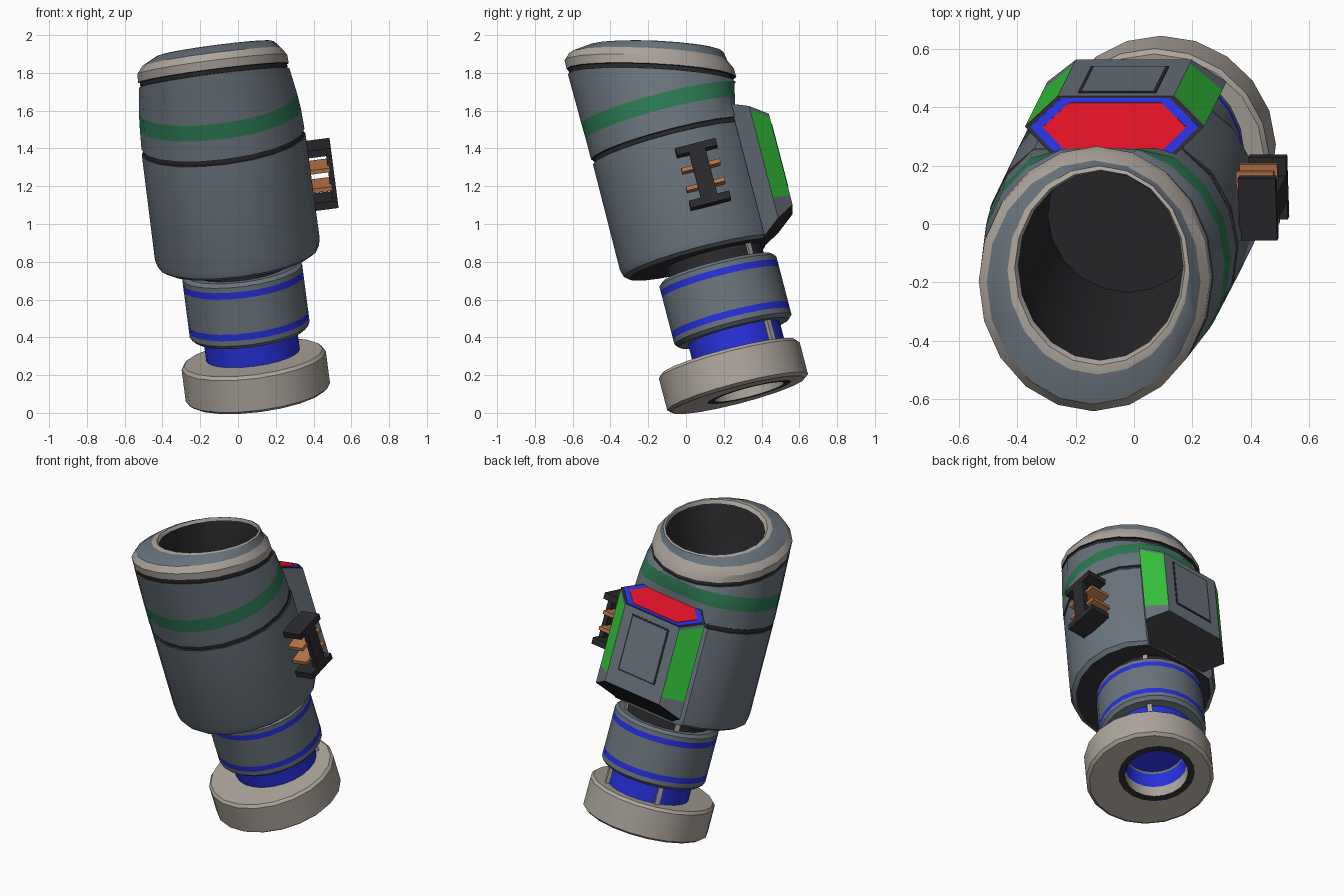
import bpy, bmesh, math
from mathutils import Matrix, Vector

if "Cube" in bpy.data.objects:
    bpy.data.objects.remove(bpy.data.objects["Cube"])

# Tilted frame shared by every part: local z runs along the barrel
AX = Vector((-0.125, -0.25, 0.96)).normalized()
U = Vector((0.992, 0, 0.129)).normalized()
V = AX.cross(U).normalized()
U = V.cross(AX)
FRAME = Matrix((U, V, AX)).transposed().to_4x4()
FRAME.translation = (0.105, 0.335, 0.11)

COLOURS = {
    "grey": (0.145, 0.175, 0.205), "beige": (0.42, 0.38, 0.34),
    "dark": (0.024, 0.023, 0.027), "blue": (0.02, 0.03, 0.72),
    "bright_green": (0.035, 0.55, 0.045), "red": (0.75, 0.006, 0.02),
    "dark_green": (0.025, 0.19, 0.085), "copper": (0.5, 0.19, 0.07),
}
MATS = {}
for key, rgb in COLOURS.items():
    m = bpy.data.materials.new(key)
    m.use_nodes = True
    m.diffuse_color = (*rgb, 1)
    bsdf = m.node_tree.nodes["Principled BSDF"]
    bsdf.inputs["Base Color"].default_value = (*rgb, 1)
    bsdf.inputs["Roughness"].default_value = 0.7
    MATS[key] = m


def finish(name, bm, names, smooth=True):
    bmesh.ops.recalc_face_normals(bm, faces=bm.faces)
    me = bpy.data.meshes.new(name)
    bm.to_mesh(me)
    bm.free()
    for n in names:
        me.materials.append(MATS[n])
    ob = bpy.data.objects.new(name, me)
    bpy.context.collection.objects.link(ob)
    ob.matrix_world = FRAME
    if smooth:
        bpy.ops.object.select_all(action="DESELECT")
        ob.select_set(True)
        bpy.context.view_layer.objects.active = ob
        bpy.ops.object.shade_smooth_by_angle(angle=math.radians(26))


def loft(name, rings, n=20, cap=True):
    """Rings of (height, rx, ry, colour above, cx, cy, slant, flat back)."""
    bm = bmesh.new()
    names, loops = [], []
    for h, rx, ry, col, cx, cy, slant, back in rings:
        if col not in names:
            names.append(col)
        loop = []
        for i in range(n):
            a = math.tau * i / n
            x, y = cx + rx * math.cos(a), min(cy + ry * math.sin(a), back)
            loop.append(bm.verts.new((x, y, h - slant * (y + 0.08))))
        loops.append(loop)
    for k in range(len(rings) - 1):
        for i in range(n):
            j = (i + 1) % n
            f = bm.faces.new((loops[k][i], loops[k][j], loops[k + 1][j], loops[k + 1][i]))
            f.material_index = names.index(rings[k][3])
    if cap:
        for loop, r in ((loops[0], rings[0]), (loops[-1], rings[-1])):
            bm.faces.new(loop).material_index = names.index(r[3])
    finish(name, bm, names)


def turned(name, profile, n=24, cy=0.0, cap=True):
    loft(name, [(h, r, r, c, 0, cy, 0, 9) for h, r, c in profile], n, cap)


def box(name, centre, size, col, turn=0):
    bm = bmesh.new()
    mat = Matrix.Translation(centre) @ Matrix.Rotation(turn, 4, "Z") @ Matrix.Diagonal((*size, 1))
    bmesh.ops.create_cube(bm, size=1, matrix=mat)
    finish(name, bm, [col], False)


# Foot disc: the hole follows the barrel axis while the rim sits forward of it
loft("foot_disc", [(h, r, r, c, 0, y, 0, 9) for h, r, c, y in (
    (0.27, 0.18, "grey", 0), (0.18, 0.18, "blue", 0), (0.08, 0.19, "beige", 0),
    (0.0, 0.19, "dark", 0), (0.0, 0.23, "beige", 0), (0.0, 0.365, "beige", -0.06),
    (0.015, 0.385, "beige", -0.06), (0.19, 0.385, "beige", -0.06),
    (0.207, 0.37, "beige", -0.06), (0.207, 0.22, "beige", 0))], n=20)

# Necks and banded collar
turned("lower_neck", [(0.2, 0.25, "blue"), (0.34, 0.25, "blue")])
turned("collar", [
    (0.325, 0.24, "grey"), (0.325, 0.3, "grey"), (0.345, 0.32, "grey"),
    (0.373, 0.32, "blue"), (0.409, 0.32, "grey"), (0.602, 0.32, "blue"),
    (0.638, 0.32, "grey"), (0.665, 0.32, "grey"), (0.683, 0.3, "grey"), (0.683, 0.2, "grey")])
turned("upper_neck", [(0.67, 0.26, "dark"), (0.76, 0.26, "dark")])
for side, deg in (("left", 45), ("right", 135)):
    a = math.radians(deg)
    spot = (0.255 * math.cos(a), 0.255 * math.sin(a))
    box(side + "_lower_pin", (*spot, 0.265), (0.03, 0.03, 0.14), "beige", a)
    box(side + "_upper_pin", (*spot, 0.715), (0.03, 0.03, 0.1), "beige", a)

# Main shell: flat-backed below, rounder above, slanted rim and hollow inside
flat = 0.28
lower = [(h, r, r, c, -0.01, -0.06, 0, flat) for h, r, c in (
    (0.748, 0.26, "dark"), (0.748, 0.405, "grey"), (0.765, 0.43, "grey"), (0.805, 0.44, "grey"),
    (1.385, 0.437, "dark"), (1.388, 0.427, "dark"), (1.41, 0.427, "dark"))]
upper = [
    (1.413, 0.435, 0.435, "grey", -0.01, -0.065, 0, 0.285),
    (1.525, 0.43, 0.432, "dark_green", -0.01, -0.068, 0, 0.315),
    (1.612, 0.422, 0.43, "grey", -0.012, -0.072, 0, 0.335),
]
rim = [(t, rx, ry, c, x, y, 0.31, 9) for t, rx, ry, c, x, y in (
    (1.755, 0.402, 0.425, "dark", -0.015, -0.08),
    (1.757, 0.393, 0.417, "dark", -0.015, -0.08),
    (1.78, 0.393, 0.417, "dark", -0.015, -0.08),
    (1.782, 0.402, 0.43, "beige", -0.015, -0.075),
    (1.83, 0.4, 0.428, "beige", -0.015, -0.075),
    (1.872, 0.37, 0.4, "grey", -0.012, -0.07),
    (1.915, 0.315, 0.342, "beige", 0.01, -0.02),
    (1.92, 0.295, 0.32, "beige", 0.015, -0.01),
    (1.9, 0.285, 0.31, "dark", 0.015, -0.01),
    (1.6, 0.29, 0.3, "dark", 0, -0.04))]
floor = [(1.0, 0.27, 0.27, "dark", -0.01, -0.06, 0, flat)]
loft("main_shell", lower + upper + rim + floor)

# Rear housing: six-sided block with slanted ends and green chamfers
CX = 0.02
HEX = [(0.31, 0.37), (0.2, 0.465), (-0.2, 0.465), (-0.31, 0.37), (-0.2, 0.27), (0.2, 0.27)]


def top_h(y):
    return 1.385 + 0.55 * (0.465 - y)


def bottom_h(y):
    return 0.885 - 0.68 * (0.465 - y)


bm = bmesh.new()
levels = [bottom_h, lambda y: 0.935, lambda y: top_h(y) - 0.02, top_h]
loops = [[bm.verts.new((CX + x, y, lv(y))) for x, y in HEX] for lv in levels]
for k in range(3):
    for i in range(6):
        j = (i + 1) % 6
        f = bm.faces.new((loops[k][i], loops[k][j], loops[k + 1][j], loops[k + 1][i]))
        f.material_index = 1 if k == 1 and i in (0, 2) else 0
bm.faces.new(loops[0]).material_index = 2
bm.faces.new(loops[-1]).material_index = 2
finish("rear_housing", bm, ["grey", "bright_green", "dark"], False)


def hex_plate(name, scale, lift, col):
    bm = bmesh.new()
    mid = 0.3675
    pts = [(CX + x * scale, mid + (y - mid) * scale) for x, y in HEX]
    low = [bm.verts.new((x, y, top_h(y) - 0.01)) for x, y in pts]
    high = [bm.verts.new((x, y, top_h(y) + lift)) for x, y in pts]
    bm.faces.new(low)
    bm.faces.new(high)
    for i in range(6):
        j = (i + 1) % 6
        bm.faces.new((low[i], low[j], high[j], high[i]))
    finish(name, bm, [col], False)


hex_plate("housing_blue_border", 0.94, 0.003, "blue")
hex_plate("housing_red_panel", 0.8, 0.006, "red")

# Rear panel with a thin dark outline
box("panel_outline", (CX, 0.465, 1.165), (0.27, 0.006, 0.36), "dark")
box("panel_face", (CX, 0.466, 1.165), (0.25, 0.008, 0.34), "grey")

# Side bracket with copper bars
BY = 0.038
box("bracket_plate", (0.535, BY, 1.125), (0.03, 0.09, 0.32), "dark")
for name, h in (("bracket_top", 1.27), ("bracket_bottom", 0.98)):
    box(name, (0.485, BY, h), (0.13, 0.22, 0.04), "dark")
for name, h in (("upper_copper_bar", 1.17), ("lower_copper_bar", 1.068)):
    box(name, (0.465, BY, h), (0.13, 0.21, 0.022), "copper")
